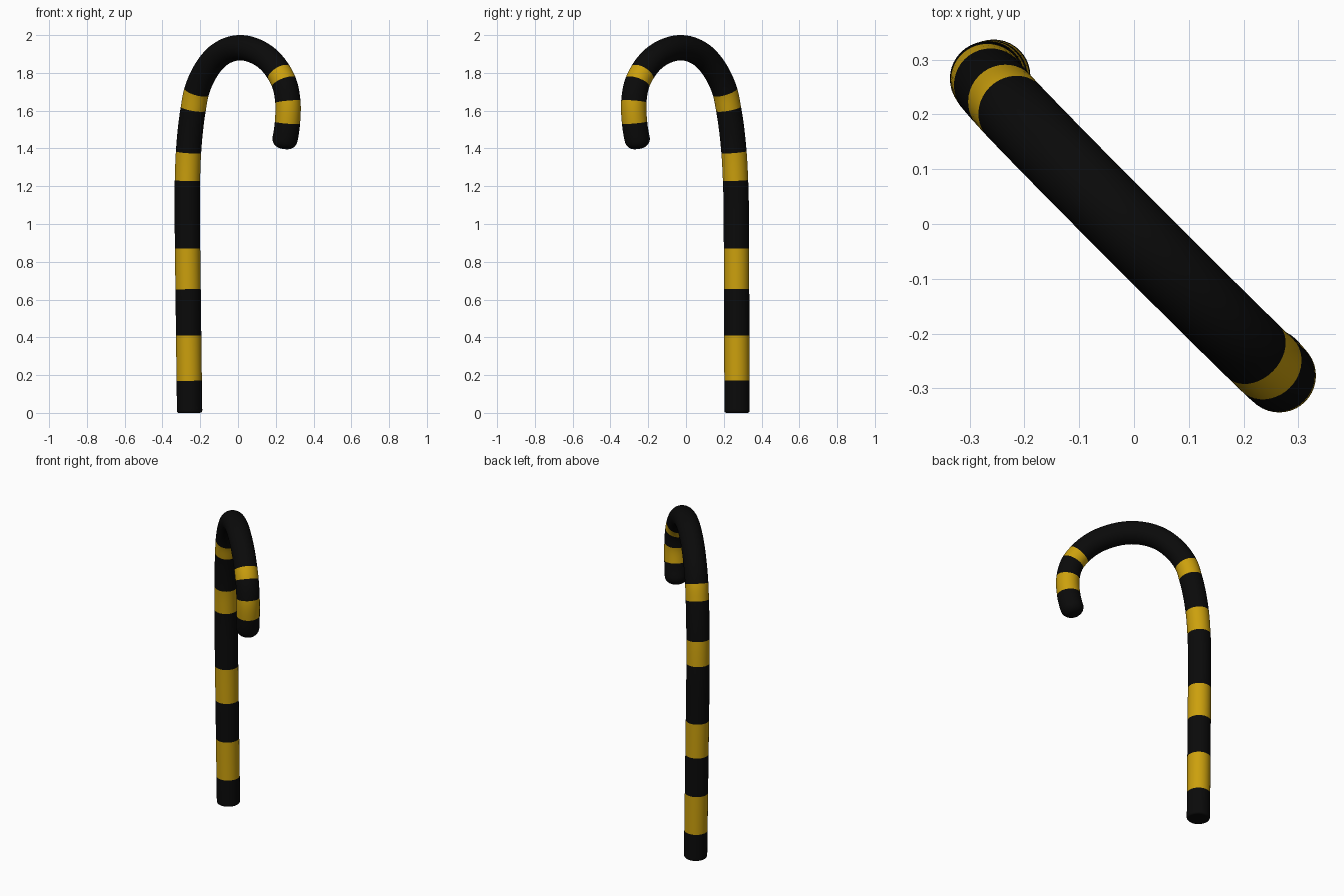
import bpy, bmesh, math
from mathutils import Vector

if "Cube" in bpy.data.objects:
    bpy.data.objects.remove(bpy.data.objects["Cube"])

RADIUS, SIDES, STEPS = 0.067, 40, 8
BLACK, YELLOW = 0, 1


def make_material(name, colour):
    mat = bpy.data.materials.new(name)
    mat.use_nodes = True
    mat.diffuse_color = colour
    mat.node_tree.nodes["Principled BSDF"].inputs["Base Color"].default_value = colour
    return mat


# Centre line of the cane: sideways position, height, colour of the stretch that follows
path = [
    (-0.263, 0.00, BLACK), (-0.264, 0.17, YELLOW), (-0.265, 0.41, BLACK),
    (-0.266, 0.655, YELLOW), (-0.267, 0.87, BLACK), (-0.265, 1.23, YELLOW),
    (-0.258, 1.38, BLACK), (-0.231, 1.61, YELLOW), (-0.213, 1.70, BLACK),
    (-0.17, 1.80, BLACK), (-0.10, 1.888, BLACK), (0.01, 1.933, BLACK),
    (0.10, 1.915, BLACK), (0.175, 1.865, BLACK), (0.225, 1.80, YELLOW),
    (0.25, 1.75, BLACK), (0.27, 1.648, YELLOW), (0.267, 1.537, BLACK),
    (0.246, 1.40, BLACK),
]


def place(t, z):
    """Point in the diagonal plane of the cane, which leans very slightly."""
    lean = 0.007 - 0.008 * z
    return Vector((t + lean, lean - t, z))


points = [place(t, z) for t, z, _ in path]


def slope(i):
    """Tangent at a path point, weighted for uneven spacing."""
    if i == 0:
        return (points[1] - points[0]).normalized()
    if i == len(points) - 1:
        return (points[i] - points[i - 1]).normalized()
    before, after = points[i] - points[i - 1], points[i + 1] - points[i]
    return (before.normalized() * after.length + after.normalized() * before.length).normalized()


# Smooth centre line: centre, tangent, radius and colour for every ring
rings = []
for i in range(len(points) - 1):
    a, b = points[i], points[i + 1]
    reach = (b - a).length
    m0, m1 = slope(i) * reach, slope(i + 1) * reach
    for k in range(STEPS):
        s = k / STEPS
        pos = (a * (2*s**3 - 3*s**2 + 1) + m0 * (s**3 - 2*s**2 + s)
               + b * (3*s**2 - 2*s**3) + m1 * (s**3 - s**2))
        der = (a * (6*s*s - 6*s) + m0 * (3*s*s - 4*s + 1)
               + b * (6*s - 6*s*s) + m1 * (3*s*s - 2*s))
        rings.append((pos, der.normalized(), RADIUS, path[i][2]))


def rounded_end(end, outward, edge):
    """Rings that round the tube off towards its end."""
    result = []
    for k in range(7):
        angle = k / 6 * math.pi / 2
        pos = end - outward * edge * (1 - math.sin(angle))
        result.append((pos, outward, RADIUS - edge * (1 - math.cos(angle)), BLACK))
    return result


FOOT_EDGE, TIP_EDGE = 0.012, 0.05
foot_dir, tip_dir = slope(0), slope(len(points) - 1)
foot = [(p, -d, r, c) for p, d, r, c in reversed(rounded_end(points[0], -foot_dir, FOOT_EDGE))]
tip = rounded_end(points[-1], tip_dir, TIP_EDGE)
body = [r for r in rings if (r[0] - points[0]).length > FOOT_EDGE
        and (points[-1] - r[0]).length > TIP_EDGE + 0.005]
rings = foot + body + tip

# Sweep the round section along the centre line
bm = bmesh.new()
side = Vector((1, 1, 0)).normalized()
loops = []
for centre, tangent, radius, _ in rings:
    across = (side - tangent * side.dot(tangent)).normalized()
    up = tangent.cross(across)
    angles = [2 * math.pi * j / SIDES for j in range(SIDES)]
    loops.append([bm.verts.new(centre + (across * math.cos(q) + up * math.sin(q)) * radius)
                  for q in angles])
for i in range(len(loops) - 1):
    for j in range(SIDES):
        n = (j + 1) % SIDES
        face = bm.faces.new((loops[i][j], loops[i][n], loops[i + 1][n], loops[i + 1][j]))
        face.material_index = rings[i][3]
bm.faces.new(reversed(loops[0]))
bm.faces.new(loops[-1])
bmesh.ops.recalc_face_normals(bm, faces=bm.faces)

mesh = bpy.data.meshes.new("striped_cane")
bm.to_mesh(mesh)
bm.free()
mesh.materials.append(make_material("black", (0.003, 0.003, 0.003, 1)))
mesh.materials.append(make_material("golden_yellow", (0.60, 0.35, 0.004, 1)))
cane = bpy.data.objects.new("striped_cane", mesh)
bpy.context.collection.objects.link(cane)

# Smooth shading with sharp edges kept
bpy.ops.object.select_all(action="DESELECT")
cane.select_set(True)
bpy.context.view_layer.objects.active = cane
bpy.ops.object.shade_smooth_by_angle(angle=math.radians(40))
